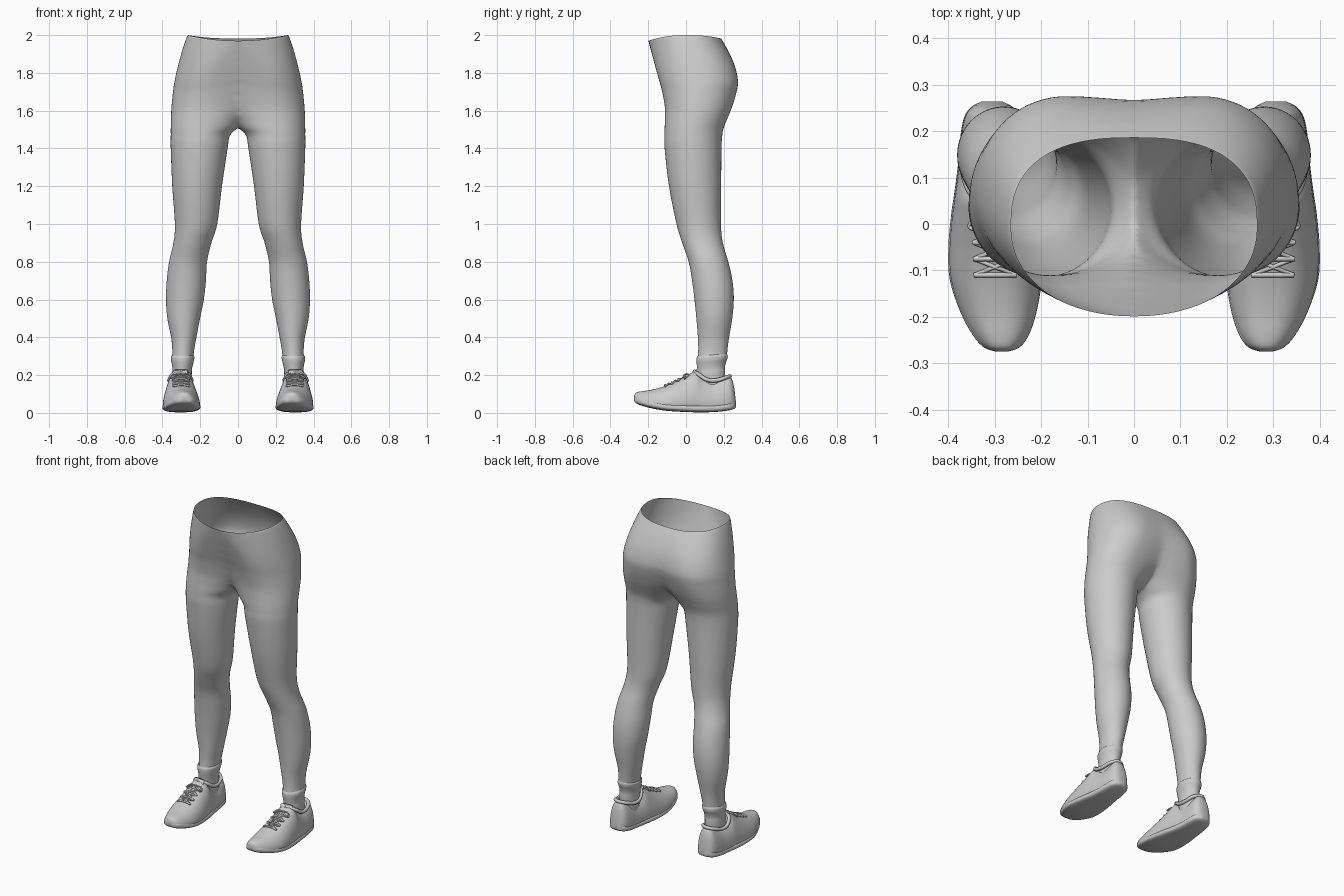
import bpy, bmesh
from math import sin, cos, pi, exp
from mathutils import Vector

if "Cube" in bpy.data.objects:
    bpy.data.objects.remove(bpy.data.objects["Cube"])

grey = bpy.data.materials.new("plain grey")
grey.use_nodes = True
grey.diffuse_color = (0.6, 0.6, 0.6, 1)
grey.node_tree.nodes["Principled BSDF"].inputs["Base Color"].default_value = (0.6, 0.6, 0.6, 1)


def power(v, e):
    return abs(v) ** e * (1 if v >= 0 else -1)


def refine(rows, steps):
    """Catmull-Rom interpolation between rows of numbers."""
    out = []
    for i in range(len(rows) - 1):
        a, b, c, d = (rows[max(0, min(len(rows) - 1, i + k))] for k in (-1, 0, 1, 2))
        for s in range(steps):
            t = s / steps
            out.append([q + t / 2 * (r - p + t * (2 * p - 5 * q + 4 * r - u + t * (3 * (q - r) + u - p)))
                        for p, q, r, u in zip(a, b, c, d)])
    return out + [list(rows[-1])]


def loft(rings, cap_start=False, cap_end=False):
    bm = bmesh.new()
    loops = [[bm.verts.new(p) for p in ring] for ring in rings]
    n = len(loops[0])
    for low, high in zip(loops, loops[1:]):
        for i in range(n):
            j = (i + 1) % n
            bm.faces.new((low[i], low[j], high[j], high[i]))
    if cap_start:
        bm.faces.new(loops[0][::-1])
    if cap_end:
        bm.faces.new(loops[-1])
    bmesh.ops.recalc_face_normals(bm, faces=bm.faces)
    return bm


def finish(name, bm):
    mesh = bpy.data.meshes.new(name)
    bm.to_mesh(mesh)
    bm.free()
    mesh.materials.append(grey)
    mesh.shade_smooth()
    obj = bpy.data.objects.new(name, mesh)
    bpy.context.collection.objects.link(obj)
    mirror = obj.modifiers.new("mirror", "MIRROR")
    mirror.merge_threshold = 0.0005
    return obj


def tube(name, points, radius, closed=False, sides=8):
    """A round cord through the given points."""
    pts = points + [points[0]] if closed else points
    path = [Vector(p) for p in refine(pts, 5)]
    if closed:
        path.pop()
    n, rings = len(path), []
    for i, p in enumerate(path):
        after = path[(i + 1) % n] if closed else path[min(i + 1, n - 1)]
        before = path[i - 1] if closed else path[max(i - 1, 0)]
        side = (after - before).cross(Vector((0, 0, 1))).normalized()
        up = side.cross(after - before).normalized()
        rings.append([p + radius * (side * cos(a) + up * sin(a))
                      for a in (2 * pi * k / sides for k in range(sides))])
    if closed:
        rings.append(rings[0])
    return finish(name, loft(rings, not closed, not closed))


# Leggings: height, centre x, outer radius, inner radius, front y, back y
LEG = [
    (0.30, .293, .055, .057, .063, .217),
    (0.34, .291, .057, .060, .065, .220),
    (0.40, .286, .068, .066, .063, .228),
    (0.50, .286, .088, .085, .055, .245),
    (0.60, .281, .100, .100, .045, .253),
    (0.70, .274, .103, .104, .032, .246),
    (0.80, .265, .100, .101, .014, .224),
    (0.90, .245, .097, .104, -.02, .195),
    (1.00, .224, .110, .114, -.05, .185),
    (1.20, .216, .132, .131, -.09, .186),
    (1.40, .205, .151, .150, -.113, .188),
    (1.47, .200, .156, .158, -.114, .192),
    (1.51, .196, .160, .196, -.113, .200),
    (1.56, .188, .167, .240, -.111, .220),
    (1.62, .175, .177, .310, -.112, .244),
    (1.70, .155, .189, .380, -.126, .268),
    (1.76, .140, .195, .420, -.142, .275),
    (1.84, .105, .212, .430, -.163, .259),
    (1.92, .055, .240, .400, -.182, .227),
    (1.985, .01, .263, .350, -.196, .194),
    (2.00, .000, .265, .340, -.199, .186),
]
COUNT = 72
rings = []
for z, cx, outer, inner, front, back in refine(LEG, 5):
    high = max(0, min(1, (z - 1.7) / 0.3))
    ring = []
    for k in range(COUNT):
        c, s = cos(2 * pi * k / COUNT), sin(2 * pi * k / COUNT)
        e = 1 - high * (0.22 if s > 0 else 0.06)
        x = cx + power(c, e) * (outer if c > 0 else inner)
        y = (front + back) / 2 + power(s, e) * (back - front) / 2
        dip = high ** 2 * s * s * (0.03 if s < 0 else 0.018)
        ring.append((x, y, z - dip))
    rings.append(ring)
bm = loft(rings)
bmesh.ops.bisect_plane(bm, geom=bm.verts[:] + bm.edges[:] + bm.faces[:], dist=1e-5,
                       plane_co=(0, 0, 0), plane_no=(1, 0, 0), clear_inner=True)
leggings = finish("leggings", bm)
# Soften the join between the legs
group = leggings.vertex_groups.new(name="join")
for v in leggings.data.vertices:
    if 1.4 < v.co.z < 1.9:
        fade = min(1, (v.co.z - 1.4) / 0.08, (1.9 - v.co.z) / 0.1)
        group.add([v.index], fade * exp(-(v.co.x / 0.09) ** 2), "REPLACE")
soften = leggings.modifiers.new("soften", "SMOOTH")
soften.factor, soften.iterations, soften.vertex_group = 0.5, 12, "join"

# Socks: height, centre x, radius x, front y, back y
SOCK = [
    (0.10, .298, .050, .065, .205),
    (0.20, .297, .052, .062, .207),
    (0.235, .295, .052, .060, .206),
    (0.262, .294, .057, .057, .212),
    (0.28, .294, .061, .055, .219),
    (0.297, .293, .062, .056, .221),
    (0.307, .293, .056, .061, .217),
]
rings = [[(cx + r * cos(a), (f + b) / 2 + (b - f) / 2 * sin(a), z + 0.006 * sin(a))
          for a in (2 * pi * k / 40 for k in range(40))]
         for z, cx, r, f, b in refine(SOCK, 4)]
finish("sock", loft(rings, True))

# Shoes: y, centre x, half width, bottom z, top z
SHOE = [
    (-.275, .285, .012, .066, .088),
    (-.266, .285, .038, .052, .106),
    (-.24, .287, .060, .040, .114),
    (-.19, .292, .082, .026, .121),
    (-.12, .298, .099, .013, .139),
    (-.05, .301, .099, .007, .168),
    (.02, .303, .091, .004, .207),
    (.055, .304, .085, .003, .222),
    (.09, .305, .079, .003, .190),
    (.14, .306, .072, .004, .172),
    (.19, .306, .068, .008, .183),
    (.23, .306, .060, .014, .194),
    (.252, .306, .045, .020, .150),
    (.264, .306, .022, .028, .060),
]
stations = refine(SHOE, 4)


def section(y, cx, w, low, high):
    """Wide rounded base narrowing towards the top."""
    ring = []
    for k in range(48):
        c, s = cos(2 * pi * k / 48), sin(2 * pi * k / 48)
        mid = low + (high - low) * 0.3
        z = mid + (power(s, 0.95) * (high - mid) if s > 0 else power(s, 0.55) * (mid - low))
        narrow = 1 - 0.12 * max(0, s) if s > 0 else 1 - 0.08 * s * s
        ring.append((cx + w * narrow * power(c, 0.8), y, z))
    return ring


finish("shoe_upper", loft([section(y, cx, w * 0.97, low + 0.003, high)
                           for y, cx, w, low, high in stations], True, True))

# Sole: a slim slab with a slightly wider edge
rings = []
for y, cx, w, low, high in stations:
    top = low + min(0.042, (high - low) * 0.6)
    rings.append([(cx + w * power(cos(a), 0.7), y, (low + top) / 2 + (top - low) / 2 * power(sin(a), 0.6))
                  for a in (2 * pi * k / 32 for k in range(32))])
finish("shoe_sole", loft(rings, True, True))

# Padded collar around the ankle opening
collar = [(.305, .045, .218), (.345, .065, .205), (.363, .11, .176), (.361, .16, .172),
          (.345, .208, .186), (.305, .232, .194)]
collar += [(.61 - x, y, z) for x, y, z in collar[-2:0:-1]]
tube("shoe_collar", collar, 0.011, closed=True)

# Tongue standing in front of the ankle
rings = [[(.304 + 0.038 * cos(a), y + 0.008 * sin(a) - 0.014 * sin(a / 2) + 0.012, z + 0.004 * sin(a))
          for a in (2 * pi * k / 24 for k in range(24))]
         for y, z in ((.03, .17), (.04, .205), (.047, .226))]
finish("shoe_tongue", loft(rings, True, True))


# Laces lying across the instep
def over(x, y, lift=0.003):
    st = min(stations, key=lambda r: abs(r[0] - y))
    u = min(1, abs(x) / (st[2] * 0.88))
    mid = st[3] + (st[4] - st[3]) * 0.3
    return (st[1] + x, y, mid + (st[4] - mid) * (1 - u ** 2.5) ** 0.4 + lift)


for i, y in enumerate((-.11, -.075, -.04, -.005)):
    across = (-.045, -.025, 0, .025, .045)
    tube(f"lace_bar_{i + 1}", [over(x, y) for x in across], 0.0055)
    if i < 3:
        for side, label in ((1, "outer"), (-1, "inner")):
            tube(f"lace_cross_{label}_{i + 1}",
                 [over(x * side, y + 0.0175 + x * 0.39) for x in across], 0.0045)
# Bow loops
for side, label in ((1, "outer"), (-1, "inner")):
    loop = [(.303, .005, .206), (.303 + side * .03, -.012, .198), (.303 + side * .052, -.005, .186),
            (.303 + side * .035, .012, .2)]
    tube(f"lace_bow_{label}", loop, 0.0045, closed=True)
